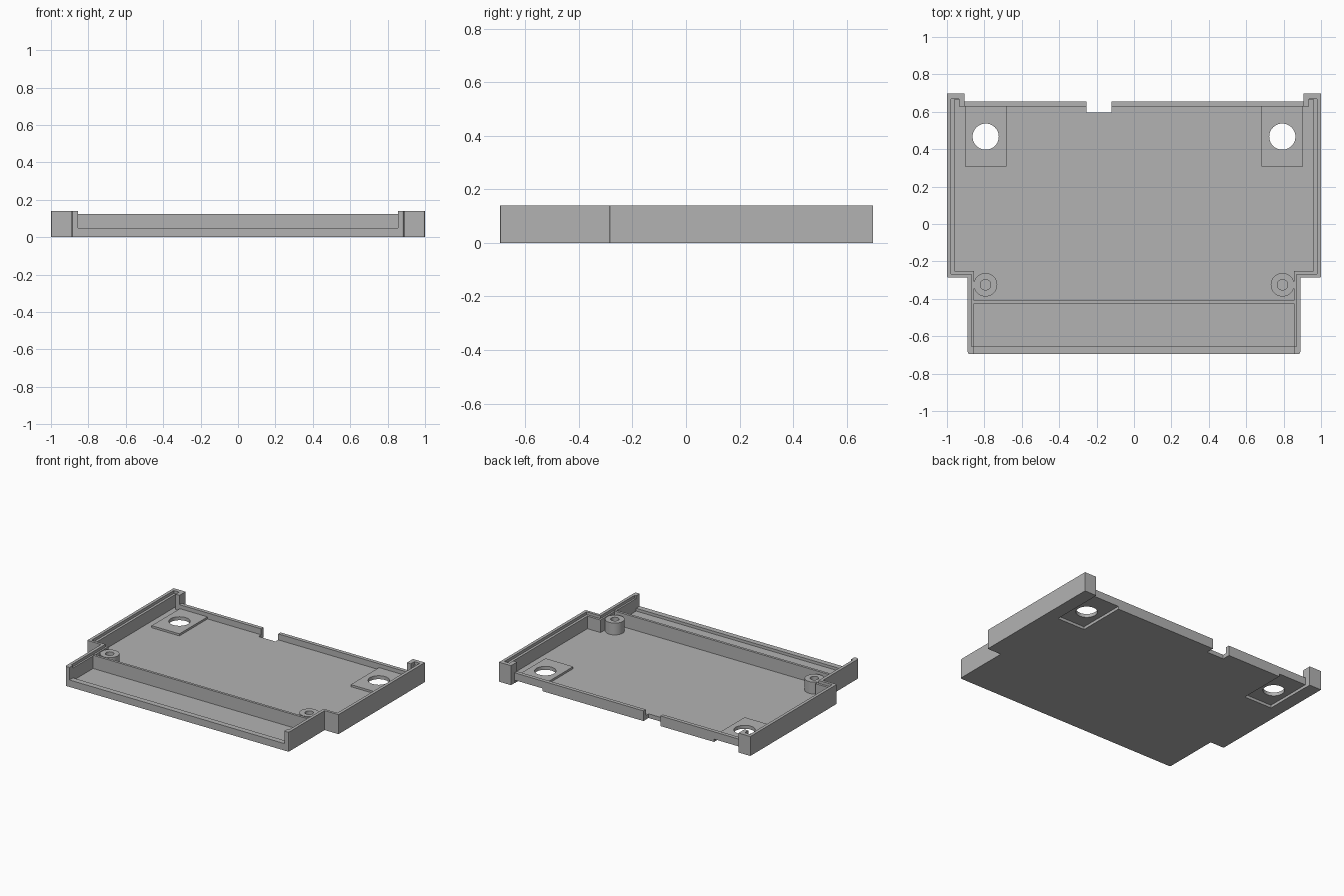
import bpy, bmesh, math

if "Cube" in bpy.data.objects:
    bpy.data.objects.remove(bpy.data.objects["Cube"])

grey = bpy.data.materials.new("plain grey")
grey.diffuse_color = (0.45, 0.45, 0.45, 1)
grey.use_nodes = True
grey.node_tree.nodes["Principled BSDF"].inputs["Base Color"].default_value = grey.diffuse_color


def prism(name, pts, z0, z1):
    """Extrude a flat outline between two heights."""
    bm = bmesh.new()
    face = bm.faces.new([bm.verts.new((x, y, z0)) for x, y in pts])
    ext = bmesh.ops.extrude_face_region(bm, geom=[face])
    for v in ext["geom"]:
        if isinstance(v, bmesh.types.BMVert):
            v.co.z = z1
    bmesh.ops.recalc_face_normals(bm, faces=bm.faces[:])
    me = bpy.data.meshes.new(name)
    bm.to_mesh(me)
    bm.free()
    me.materials.append(grey)
    ob = bpy.data.objects.new(name, me)
    bpy.context.collection.objects.link(ob)
    return ob


def mirrored(half):
    return half + [(-x, y) for x, y in reversed(half)]


def rect(x0, x1, y0, y1):
    return [(x0, y0), (x1, y0), (x1, y1), (x0, y1)]


def circle(cx, cy, r, n=40):
    return [(cx + r * math.cos(2 * math.pi * i / n), cy + r * math.sin(2 * math.pi * i / n))
            for i in range(n)]


def combine(ob, other, op="DIFFERENCE"):
    """Apply a boolean and remove the helper."""
    mod = ob.modifiers.new("cut", "BOOLEAN")
    mod.operation, mod.object, mod.solver = op, other, "EXACT"
    bpy.context.view_layer.objects.active = ob
    bpy.ops.object.modifier_apply(modifier=mod.name)
    bpy.data.objects.remove(other)


def cut(ob, pts, z0, z1):
    combine(ob, prism("cutter", pts, z0, z1))


FLOOR, LEDGE, TOP = 0.03, 0.12, 0.14

# Tray body with slightly clipped corners
tray = prism("tray", mirrored([
    (0.878, -0.695), (0.886, -0.692), (0.89, -0.683), (0.89, -0.286),
    (0.992, -0.286), (0.998, -0.284), (1.0, -0.278), (1.0, 0.697),
    (0.905, 0.697), (0.905, 0.655)]), 0, TOP)
# Main cavity
cut(tray, mirrored([(0.855, -0.655), (0.855, -0.25), (0.96, -0.25), (0.96, 0.665),
                    (0.936, 0.665), (0.936, 0.628)]), FLOOR, 0.3)
# Stepped ledge around the rim
cut(tray, mirrored([(0.868, -0.655), (0.868, -0.267), (0.978, -0.267), (0.978, 0.668),
                    (0.936, 0.668), (0.936, 0.628)]), LEDGE, 0.3)
# Open front above a low lip, and low back wall
cut(tray, rect(-0.855, 0.855, -0.8, -0.6), 0.05, 0.3)
cut(tray, rect(-0.905, 0.905, 0.6, 0.8), 0.073, 0.3)
# Cable notch in the back wall
cut(tray, rect(-0.255, -0.12, 0.597, 0.8), -0.1, 0.3)

for s in (1, -1):
    # Recess under each rear mounting pad
    xs = sorted((s * 0.682, s * 0.903))
    cut(tray, rect(*xs, 0.308, 0.7), -0.1, 0.02)
    cut(tray, circle(s * 0.793, 0.467, 0.07), -0.1, 0.06)
    # Raised pad with a through hole
    pad = prism("mounting_pad", rect(*xs, 0.308, 0.629), 0.022, 0.045)
    cut(pad, circle(s * 0.793, 0.467, 0.07), -0.1, 0.1)
    # Hollow screw boss
    boss = prism("screw_boss", circle(s * 0.794, -0.325, 0.063), 0.025, 0.115)
    cut(boss, circle(s * 0.794, -0.325, 0.028), 0.035, 0.3)
    bpy.ops.object.select_all(action="DESELECT")
    boss.select_set(True)
    bpy.context.view_layer.objects.active = boss
    bpy.ops.object.shade_smooth_by_angle(angle=math.radians(30))

# Divider between main bay and front bay
prism("divider", rect(-0.857, 0.857, -0.426, -0.408), 0.025, 0.125)
